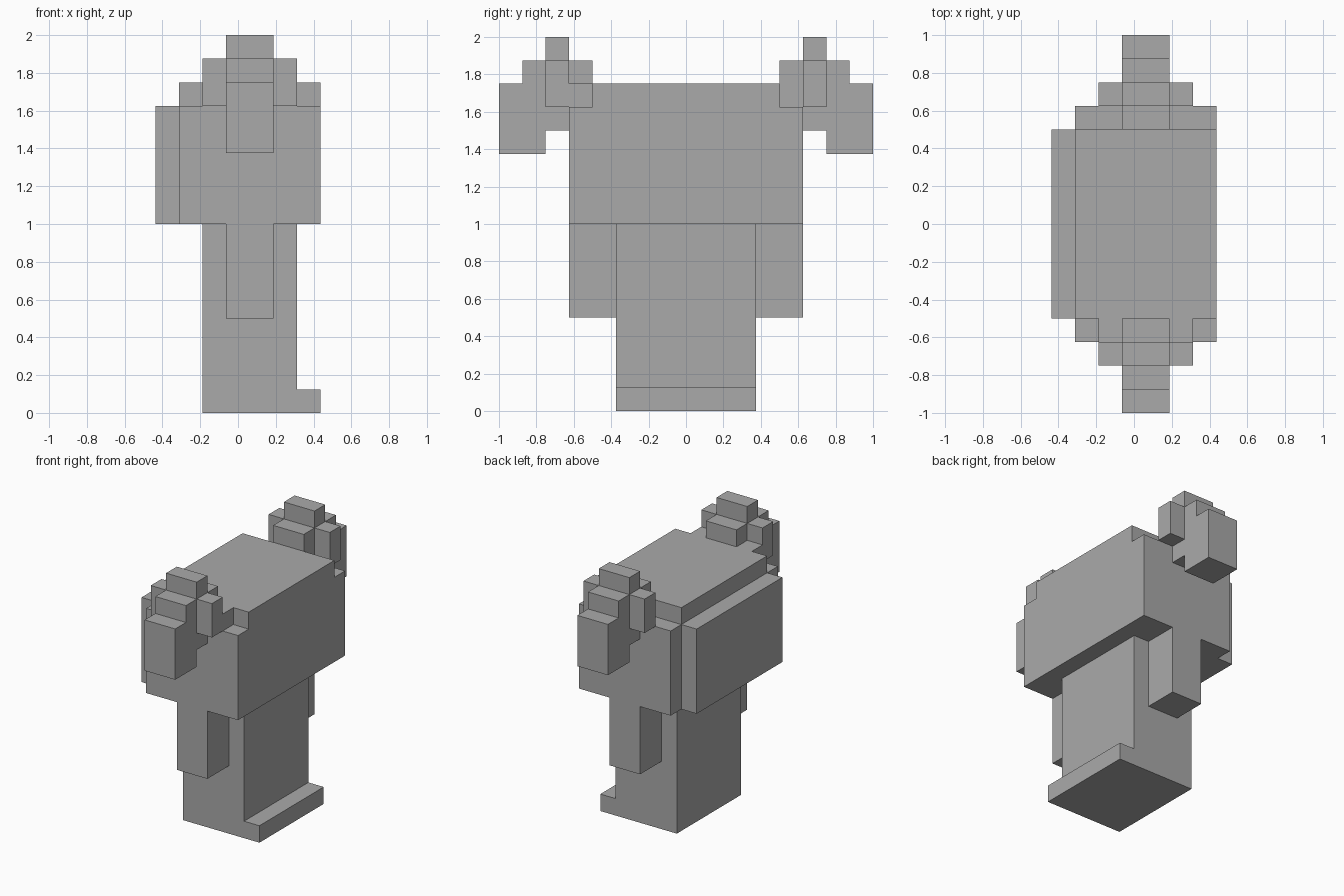
import bpy
import bmesh
from mathutils import Vector

if "Cube" in bpy.data.objects:
    bpy.data.objects.remove(bpy.data.objects["Cube"], do_unlink=True)

UNIT = 0.125                       # every part sits on this block grid
ORIGIN = Vector((UNIT / 2, 0, 0))  # grid is shifted half a block sideways

stone = bpy.data.materials.new("stone_grey")
stone.use_nodes = True
stone.diffuse_color = (0.4, 0.4, 0.4, 1)
stone.node_tree.nodes["Principled BSDF"].inputs["Base Color"].default_value = (0.4, 0.4, 0.4, 1)


def prism(name, outline, axis, low, high):
    """Extrude a 2D outline (in blocks) along an axis from low to high."""
    bm = bmesh.new()

    def point(p, depth):
        coords = list(p)
        coords.insert("xyz".index(axis), depth)
        return Vector(coords) * UNIT + ORIGIN

    base = bm.faces.new([bm.verts.new(point(p, low)) for p in outline])
    made = bmesh.ops.extrude_face_region(bm, geom=[base])["geom"]
    shift = point(outline[0], high) - point(outline[0], low)
    bmesh.ops.translate(bm, verts=[g for g in made if isinstance(g, bmesh.types.BMVert)], vec=shift)
    bmesh.ops.recalc_face_normals(bm, faces=bm.faces)
    mesh = bpy.data.meshes.new(name)
    bm.to_mesh(mesh)
    bm.free()
    mesh.materials.append(stone)
    obj = bpy.data.objects.new(name, mesh)
    bpy.context.collection.objects.link(obj)
    return obj


def block(name, x, y, z):
    rect = [(x[0], y[0]), (x[1], y[0]), (x[1], y[1]), (x[0], y[1])]
    return prism(name, rect, "z", z[0], z[1])


# Leg with a toe step, seen from the front
prism("leg_and_foot", [(-2, 0), (3, 0), (3, 1), (2, 1), (2, 8), (-2, 8)], "y", -3, 3)

# Body, its raised top with a tab at the front, and the side plate
block("body", (-3, 3), (-5, 5), (8, 13))
prism("body_top", [(-3, 4), (-3, -4), (-2, -4), (-2, -5),
                   (2, -5), (2, -4), (3, -4), (3, 4)], "z", 13, 14)
block("side_plate", (-4, -3), (-4, 4), (8, 13))

# Stepped end ornament, outline of distance from centre and height
ORNAMENT = [(4, 13), (4, 15), (5, 15), (5, 16), (6, 16), (6, 15), (7, 15),
            (7, 14), (8, 14), (8, 11), (6, 11), (6, 12), (5, 12), (5, 13)]

# Parts repeated at both ends
for end, side in (("front", -1), ("back", 1)):
    block(end + "_hanging_arm", (-1, 1), sorted((3 * side, 5 * side)), (4, 8))
    prism(end + "_ornament", [(side * y, z) for y, z in ORNAMENT], "x", -1, 1)
    for label, x in (("right", (-2, -1)), ("left", (1, 2))):
        block(f"{end}_ornament_{label}_wing", x, sorted((5 * side, 6 * side)), (13, 15))
